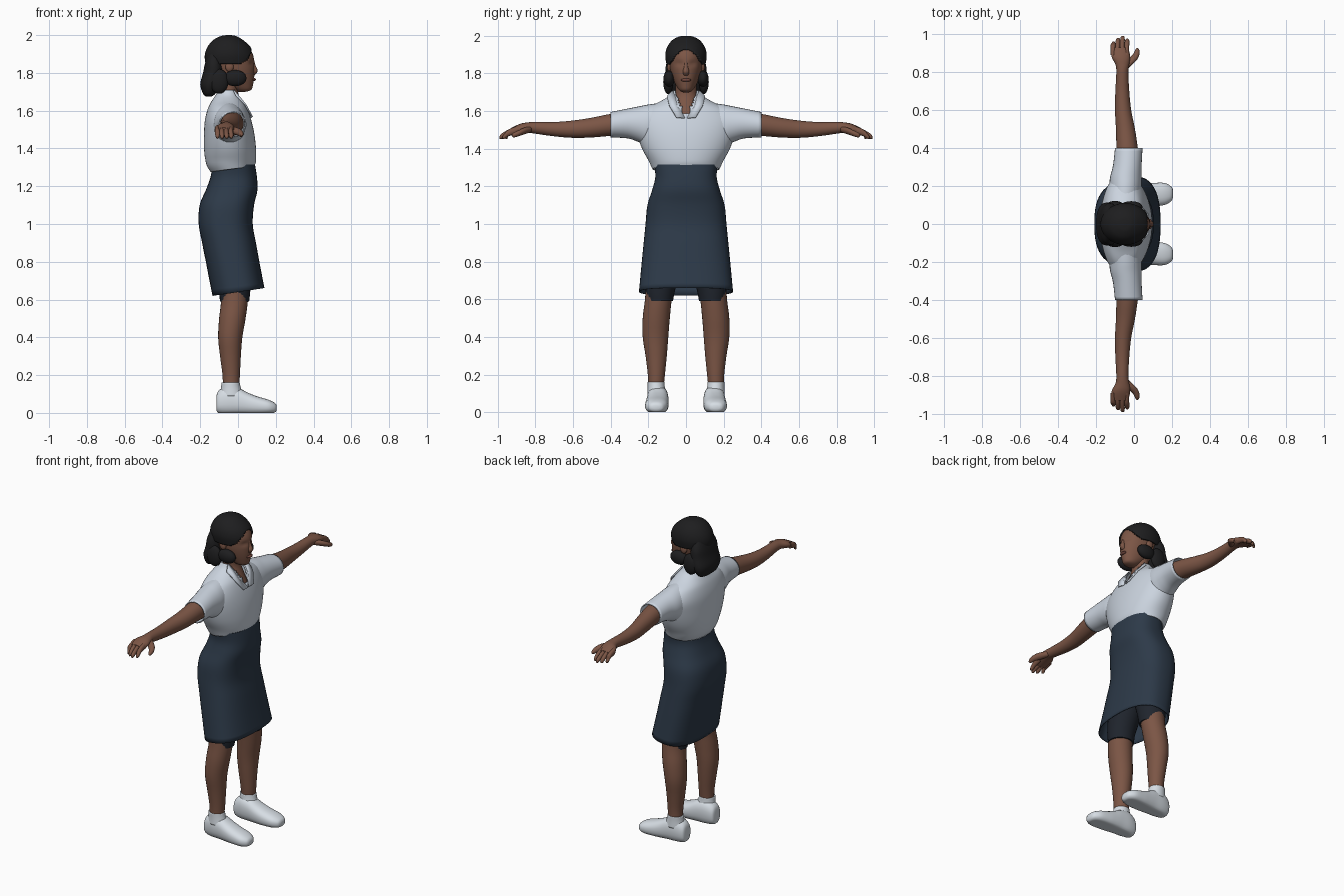
import bpy, bmesh, math
from mathutils import Vector

cube = bpy.data.objects.get("Cube")
if cube:
    bpy.data.objects.remove(cube, do_unlink=True)


def material(name, r, g, b):
    m = bpy.data.materials.new(name)
    m.use_nodes = True
    m.diffuse_color = (r, g, b, 1)
    m.node_tree.nodes["Principled BSDF"].inputs["Base Color"].default_value = (r, g, b, 1)
    return m


SKIN = material("brown skin", .2, .092, .06)
LIPS = material("lip brown", .16, .06, .045)
HAIR = material("black hair", .013, .013, .014)
SHIRT = material("pale shirt", .6, .66, .74)
NAVY = material("navy cloth", .026, .042, .066)
SHORTS = material("dark shorts", .014, .018, .026)
SHOE = material("white shoe", .68, .73, .78)


def finish(name, bm, mat, thick=0, angle=50):
    """Turn a bmesh into a smooth shaded object, optionally a shell with thickness."""
    bmesh.ops.recalc_face_normals(bm, faces=bm.faces)
    mesh = bpy.data.meshes.new(name)
    bm.to_mesh(mesh)
    bm.free()
    mesh.materials.append(mat)
    obj = bpy.data.objects.new(name, mesh)
    bpy.context.collection.objects.link(obj)
    bpy.ops.object.select_all(action="DESELECT")
    obj.select_set(True)
    bpy.context.view_layer.objects.active = obj
    bpy.ops.object.shade_smooth_by_angle(angle=math.radians(angle))
    if thick:
        mod = obj.modifiers.new("thickness", "SOLIDIFY")
        mod.thickness = thick
        mod.offset = -1
    return obj


def spline(rings, steps):
    """Catmull-Rom interpolation through the ring parameters."""
    rings = [Vector(r if len(r) > 4 else (*r[:3], -r[3], r[3])) for r in rings]
    out = []
    for i in range(len(rings) - 1):
        p1, p2 = rings[i], rings[i + 1]
        p0 = rings[i - 1] if i else p1
        p3 = rings[i + 2] if i + 2 < len(rings) else p2
        for k in range(steps):
            t = k / steps
            out.append(p1 + (p2 - p0) * (t / 2)
                       + (p0 * 2 - p1 * 5 + p2 * 4 - p3) * (t * t / 2)
                       + (p1 * 3 - p0 - p2 * 3 + p3) * (t ** 3 / 2))
    return out + [rings[-1]]


def loft(name, rings, mat, axis="z", side=1, n=28, power=2, steps=4,
         caps=(True, True), shape=None, drop=None, thick=0):
    """Skin oval rings (position, min, max, min, max), given in hundredths.
    Four-value rings are symmetric in their last value."""
    bm = bmesh.new()
    loops = []
    for t, a0, a1, b0, b1 in spline(rings, steps):
        loop = []
        for k in range(n):
            c, s = math.cos(math.tau * k / n), math.sin(math.tau * k / n)
            a = (a0 + a1) / 2 + (a1 - a0) / 2 * math.copysign(abs(c) ** (2 / power), c)
            b = (b0 + b1) / 2 + (b1 - b0) / 2 * math.copysign(abs(s) ** (2 / power), s)
            p = Vector({"z": (a, b, t), "y": (a, t, b), "x": (t, a, b)}[axis]) / 100
            p.y *= side
            if shape:
                shape(p)
            loop.append(bm.verts.new(p))
        loops.append(loop)
    for lo, hi in zip(loops, loops[1:]):
        for k in range(n):
            j = (k + 1) % n
            bm.faces.new((lo[k], lo[j], hi[j], hi[k]))
    for cap, loop in zip(caps, (loops[0], loops[-1])):
        if cap:
            bm.faces.new(loop)
    if drop:
        gone = [f for f in bm.faces if drop(f.calc_center_median())]
        bmesh.ops.delete(bm, geom=gone, context="FACES")
    return finish(name, bm, mat, thick)


def blob(name, center, radii, mat):
    bm = bmesh.new()
    bmesh.ops.create_uvsphere(bm, u_segments=20, v_segments=12, radius=1)
    for v in bm.verts:
        v.co = Vector(c + r * q for c, r, q in zip(center, radii, v.co))
    return finish(name, bm, mat)


# Head with shallow eye sockets
def sockets(p):
    if p.x > 0:
        d = ((abs(p.y) - .035) / .02) ** 2 + ((p.z - 1.852) / .014) ** 2
        p.x -= .009 * math.exp(-d)


loft("head", [(170, 0, 4, 1.5), (171, -2, 7, 3.5), (174, -8, 8, 5.5), (178, -12, 8.6, 7.2),
              (182, -14, 8.7, 8.3), (186, -16, 8.6, 8.8), (190, -16, 7.8, 9),
              (194, -15, 5.5, 8), (197, -12, 2, 6), (199, -7, -3, 2)],
     SKIN, n=48, shape=sockets)
loft("nose", [(187, 7, 8.5, .7), (184, 7, 9.3, 1), (181, 7, 10.4, 1.7), (179, 7, 9, 1.2)],
     SKIN, n=16)
blob("lips", (.083, 0, 1.765), (.012, .026, .009), LIPS)


# Hair: cap cut along the hairline, hanging back part and side locks
def below_hairline(p):
    if p.x < -.1:
        return False
    line = 1.85
    if p.x > 0:
        line += .08 * max(0, 1 - (p.y / .09) ** 2)
    return p.z < line


loft("hair_cap", [(182, -16, 8.6, 9.6), (186, -17.4, 8.8, 10.6), (190, -17.5, 8.4, 11),
                  (194, -16, 6.4, 10), (197.5, -13, 2.5, 7.5), (199.5, -9, -1, 4),
                  (200, -6, -4, 1)],
     HAIR, n=64, steps=7, caps=(False, True), drop=below_hairline, thick=.014)
loft("hair_back", [(167.5, -17, -14, 6), (169, -18.5, -12, 9), (174, -20, -9, 11.2),
                   (180, -18.5, -7.5, 11), (185, -17.5, -8, 10.5), (190, -16, -9, 8)],
     HAIR, power=2.3)

# Neck and chest under the open collar
loft("neck", [(150, -14, 5.8, 10), (156, -13, 5.4, 9), (164, -11, 2, 7), (170, -9, 0, 5.6),
              (177, -9, 1, 6)], SKIN)


# Blouse body with the V neckline cut out
def neckline(p):
    return p.x > -.02 and p.z > 1.56 and abs(p.y) < (p.z - 1.56) * .42


loft("blouse_body", [(129.5, -14.5, 8.8, 17.8), (133, -17, 9.5, 19.5), (140, -18, 9.5, 23.3),
                     (148, -18, 8.6, 26), (155, -17.5, 7, 26.5), (161, -16, 5, 22),
                     (165, -14, 3, 14), (168, -12, 1.3, 9.3), (171, -10, 0, 7.2)],
     SHIRT, n=72, power=2.1, steps=5, caps=(False, False), drop=neckline, thick=.006,
     shape=lambda p: setattr(p, "z", p.z + max(0, 1.34 - p.z) * p.x * 3))

# Skirt with a hem that rises to the front
loft("skirt", [(131.5, -13.5, 9, 17), (125, -14.5, 10, 16.3), (118, -17, 10.3, 18),
               (110, -20.3, 8.5, 20.5), (100, -20.8, 7.8, 21.5), (90, -19, 9.5, 22.5),
               (80, -17, 11.3, 23.5), (64, -13.5, 14, 25)],
     NAVY, n=48, power=2.5, caps=(True, False), thick=.006,
     shape=lambda p: setattr(p, "z", p.z + max(0, .8 - p.z) * p.x * .95))


# Paired parts; the model looks along +x, so its own left is +y
for label, side in (("left", 1), ("right", -1)):
    def part(name, rings, mat, axis="z", **kw):
        return loft(label + "_" + name, rings, mat, axis, side, **kw)

    blob(label + "_hair_lock", (-.015, side * .09, 1.772), (.06, .03, .043), HAIR)
    blob(label + "_hair_end", (-.1, side * .095, 1.755), (.05, .026, .065), HAIR)
    blob(label + "_ear", (-.045, side * .088, 1.832), (.022, .012, .026), SKIN)

    # Collar flap
    bm = bmesh.new()
    corners = [(-.02, .07, 1.712), (.028, .045, 1.645), (.074, .006, 1.565),
               (.079, .05, 1.568), (.046, .088, 1.63), (-.005, .102, 1.682)]
    vs = [bm.verts.new((x, y * side, z)) for x, y, z in corners]
    for quad in ((0, 1, 4, 5), (1, 2, 3, 4)):
        bm.faces.new([vs[i] for i in quad])
    finish(label + "_collar", bm, SHIRT, thick=.008)

    # Sleeve, arm and hand
    part("sleeve", [(12, -13, 3, 144, 164.5), (20, -13, 4, 141.5, 163.5), (25, -12.5, 4, 143.5, 162.5),
                    (31, -11, 4, 145.5, 161.3), (40, -10, 4.5, 146, 159.5)],
         SHIRT, "y", caps=(True, False), thick=.006)
    part("arm", [(30, -9.5, 3, 147, 159.5), (40, -9.3, 2, 146.8, 158.5), (50, -9.5, .5, 146, 156.5),
                 (60, -10, -1.5, 145.8, 155), (70, -9.8, -2.5, 146.6, 154.2),
                 (80, -9.3, -3, 148, 154.3), (84, -9.8, -2.5, 148.5, 154),
                 (88, -11.8, -2, 148, 153.3), (93, -12, -3, 147, 151)], SKIN, "y")
    for i, tip in enumerate((96, 98, 99, 97.5)):
        x = -11 + i * 2.4
        part("finger_%d" % (i + 1),
             [(89, x - 1.3, x + 1.3, 148, 152.3), (94, x - 1.3, x + 1.3, 146.8, 150.4),
              (tip - 1, x - .9, x + 1.3, 145.2, 148), (tip, x - .2, x + .7, 145.3, 146.6)],
             SKIN, "y", n=12)
    part("thumb", [(82, -6, -3, 149, 152), (86, -4, 1.2, 147.6, 151.2), (89, -.8, 2.8, 146.6, 149.8),
                   (91.5, .6, 2.8, 146, 148.6), (92.5, 1.2, 2.2, 146.5, 147.5)], SKIN, "y", n=14)

    # Leg and shorts
    part("leg", [(12, -8, .5, 12, 20), (20, -8.2, 1, 11.2, 20.3), (30, -9.5, 1.5, 10.2, 21.5),
                 (40, -10.5, 2.3, 9.4, 23), (50, -10, 4, 8.6, 23), (60, -9, 5.3, 7.5, 21.8),
                 (72, -10, 6, 5, 21)], SKIN)
    part("shorts_leg", [(59, -9.6, 5.9, 6.9, 21), (66, -10.2, 6.6, 5.5, 21.5), (80, -13, 7, 1, 21),
                        (95, -16, 6, 0, 19)], SHORTS)

    # Shoe, flattened on the ground, with an ankle cuff
    part("shoe", [(-11.5, 12.5, 17.5, 2, 8), (-10.5, 10.8, 19.2, 0, 11.5), (-6, 9.6, 20.4, -1, 14.3),
                  (0, 9.3, 20.8, -1, 13.3), (5, 9.2, 21.2, -1, 10.8), (10, 9.3, 21.6, -1, 8.8),
                  (16, 10, 21.6, -.6, 7), (19.5, 12, 19.8, .2, 5.3), (20.5, 14, 18, 1.5, 3.8)],
         SHOE, "x", power=2.4, shape=lambda p: setattr(p, "z", max(p.z, 0)))
    part("shoe_cuff", [(9, -9.8, 3, 10.4, 20.6), (13, -9, 1.6, 11.2, 20.4), (16, -8.8, .9, 11.5, 20.4)],
         SHOE, caps=(False, False), thick=.008)
